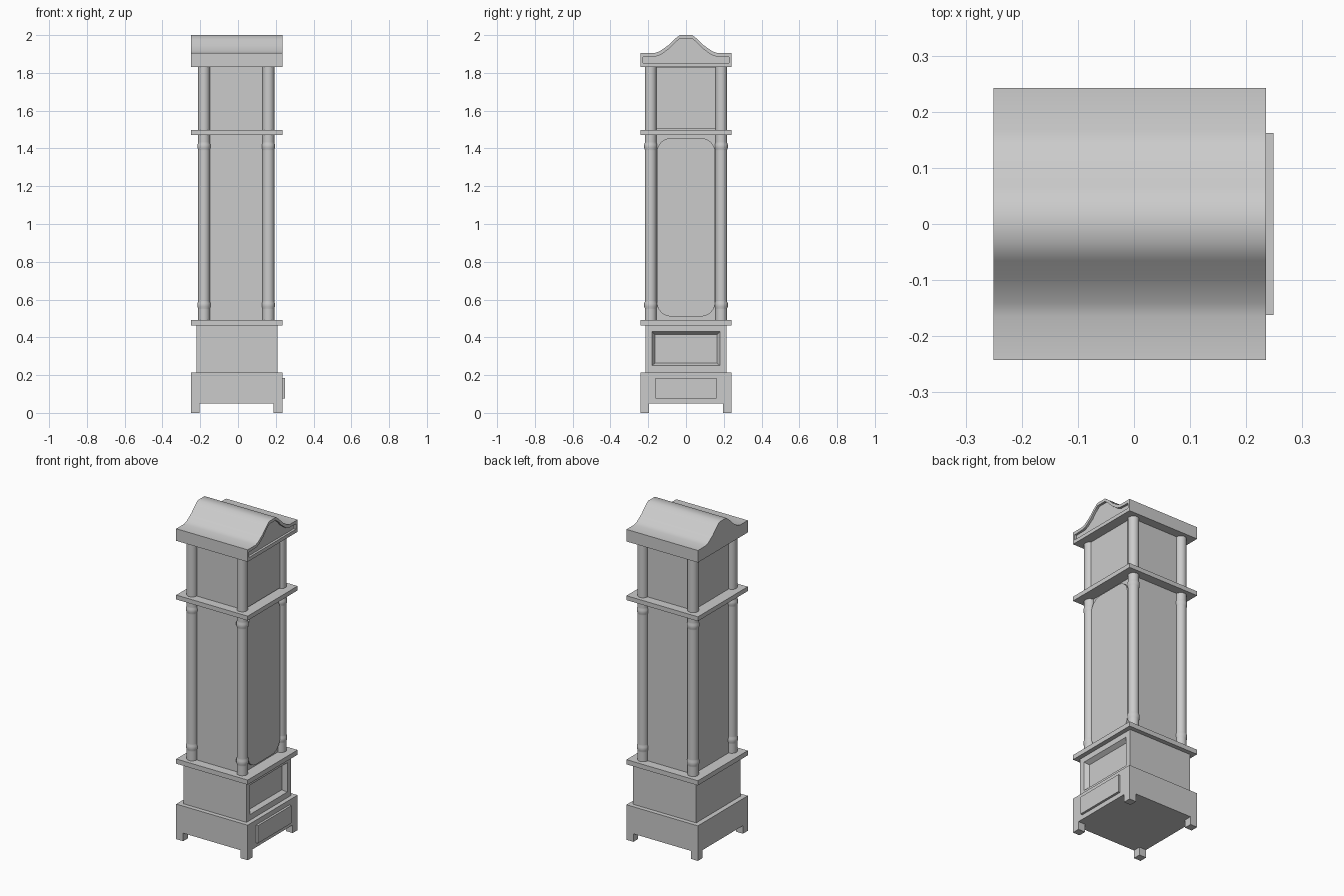
import bpy, bmesh, math

if "Cube" in bpy.data.objects:
    bpy.data.objects.remove(bpy.data.objects["Cube"])

XB, XF, HY = -0.25, 0.235, 0.242      # back, front and half width of the wide mouldings


def finish(name, bm):
    bmesh.ops.remove_doubles(bm, verts=bm.verts, dist=1e-5)
    bmesh.ops.recalc_face_normals(bm, faces=bm.faces)
    me = bpy.data.meshes.new(name)
    bm.to_mesh(me)
    bm.free()
    ob = bpy.data.objects.new(name, me)
    bpy.context.collection.objects.link(ob)
    return ob


def loft(name, loops):
    """Skin matching (x, [(y, z)...]) outlines along x, capping both ends."""
    bm = bmesh.new()
    rings = [[bm.verts.new((x, y, z)) for y, z in pts] for x, pts in loops]
    for a, b in zip(rings, rings[1:]):
        for i in range(len(a)):
            j = (i + 1) % len(a)
            bm.faces.new((a[i], a[j], b[j], b[i]))
    bm.faces.new(rings[0])
    bm.faces.new(rings[-1])
    return finish(name, bm)


def rect(hy, z0, z1, r=0.0, n=0):
    """Rectangle outline, with corners rounded in n steps."""
    pts = []
    for k, (sy, zc) in enumerate([(1, z1 - r), (-1, z1 - r), (-1, z0 + r), (1, z0 + r)]):
        for i in range(n + 1):
            a = math.pi / 2 * (k + (i / n if n else 0))
            pts.append((sy * (hy - r) + r * math.cos(a), zc + r * math.sin(a)))
    return pts


def box(name, x0, x1, hy, z0, z1):
    return loft(name, [(x0, rect(hy, z0, z1)), (x1, rect(hy, z0, z1))])


def lathe(name, x, y, profile, n=24):
    bm = bmesh.new()
    rings = [[bm.verts.new((x + r * math.cos(2 * math.pi * i / n),
                            y + r * math.sin(2 * math.pi * i / n), z)) for i in range(n)]
             for r, z in profile]
    for a, b in zip(rings, rings[1:]):
        for i in range(n):
            j = (i + 1) % n
            bm.faces.new((a[i], a[j], b[j], b[i]))
    bm.faces.new(rings[0])
    bm.faces.new(rings[-1])
    return finish(name, bm)


# base with four square feet
box("base", XB, XF, HY, 0.049, 0.215)
F = 0.047
for fx, fn in ((XB, "back"), (XF - F, "front")):
    for s, sn in ((-1, "left"), (1, "right")):
        y0, y1 = sorted((s * HY, s * (HY - F)))
        pts = [(y0, 0), (y1, 0), (y1, 0.055), (y0, 0.055)]
        loft(f"foot_{fn}_{sn}", [(fx, pts), (fx + F, pts)])

# raised panel on the base
box("base_panel", XF - 0.01, 0.249, 0.162, 0.077, 0.185)

# plinth with a sloping recessed panel
P = rect(0.215, 0.21, 0.468)
loft("plinth", [(-0.22, P), (0.208, P), (0.208, rect(0.181, 0.25, 0.430)),
                (0.183, rect(0.163, 0.264, 0.414))])

# flat mouldings
box("lower_moulding", XB, XF, HY, 0.463, 0.492)
box("upper_moulding", XB, XF, HY, 1.471, 1.498)

# trunk and hood, whose corners sit on the column axes
CB, CF, CY = -0.180, 0.161, 0.187
box("trunk", CB, CF, CY, 0.488, 1.476)
box("hood", CB, CF, CY, 1.494, 1.835)

# raised front panels: rounded trunk door and square hood door
D = rect(0.154, 0.51, 1.455, 0.075, 6)
loft("trunk_door", [(CF - 0.01, D), (CF + 0.016, D)])
box("hood_door", CF - 0.01, CF + 0.016, 0.156, 1.505, 1.828)

# corner columns, with slight collars on the long ones
R, C = 0.031, 0.0345
long_profile = [(R, 0.488), (R, 0.548), (R, 0.553), (C, 0.562), (C, 0.580), (R, 0.589), (R, 0.594),
                (R, 1.389), (R, 1.394), (C, 1.403), (C, 1.42), (R, 1.429), (R, 1.434), (R, 1.476)]
for cx, cn in ((CB, "back"), (CF, "front")):
    for s, sn in ((-1, "left"), (1, "right")):
        lathe(f"trunk_column_{cn}_{sn}", cx, s * CY, long_profile)
        lathe(f"hood_column_{cn}_{sn}", cx, s * CY, [(R, 1.494), (R, 1.835)])

# arched roof with a recessed pediment on the front
Z0 = 1.905
arch = [(0.165, Z0), (0.14, 1.914), (0.095, 1.945), (0.065, 1.975), (0.033, 2.0)]


def pediment(half):
    return half + [(-y, z) for y, z in reversed(half)]


outer = pediment([(HY, 1.831), (HY, Z0)] + arch)
inner = pediment([(0.227, 1.853), (0.227, Z0 - 0.02)] + [(y * 0.94, z - 0.017) for y, z in arch])
loft("roof", [(XB, outer), (XF, outer), (XF, inner), (XF - 0.014, inner)])

# smooth the curved surfaces, keep the edges sharp
for ob in bpy.context.collection.objects:
    ob.select_set(True)
    bpy.context.view_layer.objects.active = ob
bpy.ops.object.shade_smooth_by_angle(angle=math.radians(40))
